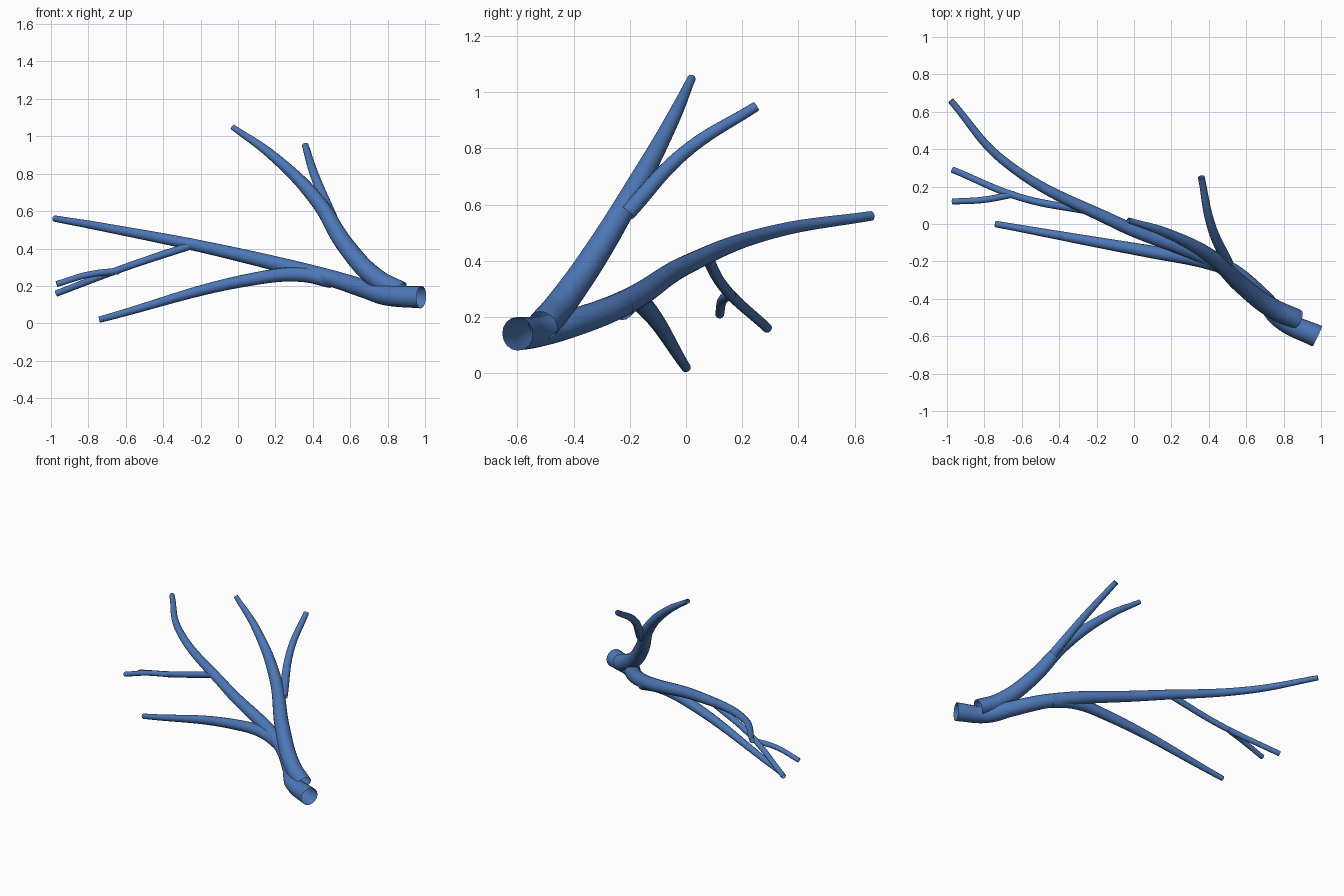
import bpy
from itertools import accumulate
from mathutils import Vector

cube = bpy.data.objects.get("Cube")
if cube:
    bpy.data.objects.remove(cube, do_unlink=True)

BLUE = (0.074, 0.185, 0.47, 1)
material = bpy.data.materials.new("branch blue")
material.use_nodes = True
material.diffuse_color = BLUE
shader = next(node for node in material.node_tree.nodes if node.type == 'BSDF_PRINCIPLED')
shader.inputs["Base Color"].default_value = BLUE


def branch(name, path, thick, thin, ease=1):
    """Open round tube along a path, tapering from thick to thin by length."""
    points = [Vector(location) for location in path]
    steps = [(end - start).length for start, end in zip(points, points[1:])]
    travelled = list(accumulate(steps, initial=0))

    curve = bpy.data.curves.new(name, 'CURVE')
    curve.dimensions = '3D'
    curve.bevel_depth = 1
    curve.bevel_resolution = 6
    curve.use_fill_caps = False
    curve.materials.append(material)
    spline = curve.splines.new('BEZIER')
    spline.bezier_points.add(len(points) - 1)
    for knot, location, distance in zip(spline.bezier_points, points, travelled):
        knot.co = location
        knot.handle_left_type = knot.handle_right_type = 'AUTO'
        knot.radius = thick + (thin - thick) * (distance / travelled[-1]) ** ease

    # Turn the curve into a smooth-shaded mesh
    tube = bpy.data.objects.new(name, curve)
    bpy.context.collection.objects.link(tube)
    bpy.ops.object.select_all(action='DESELECT')
    tube.select_set(True)
    bpy.context.view_layer.objects.active = tube
    bpy.ops.object.convert(target='MESH')
    bpy.ops.object.shade_smooth()


# Thick stem running the whole length
main_path = [(.98, -.6, .14), (.79, -.51, .15), (.69, -.4, .18), (.5, -.24, .24),
             (-.1, .01, .39), (-.7, .34, .51), (-.98, .66, .56)]
branch("main_stem", main_path, thick=.06, thin=.017, ease=.8)

# Branch rising from the base, and its fork towards the back
rising_path = [(.87, -.51, .17), (.74, -.45, .24), (.58, -.33, .41),
               (.42, -.18, .66), (.18, -.05, .9), (-.03, .02, 1.05)]
branch("upper_branch", rising_path, thick=.055, thin=.015, ease=1.5)
fork_path = [(.5, -.21, .57), (.41, 0, .79), (.36, .25, .95)]
branch("upper_fork", fork_path, thick=.03, thin=.018)

# Branch dropping from the stem to the ground
lower_path = [(.5, -.23, .23), (.34, -.19, .26), (.1, -.15, .24), (-.74, 0, .02)]
branch("lower_branch", lower_path, thick=.042, thin=.017)

# Thin twig and its offshoot near the far end
twig_path = [(-.24, .07, .42), (-.6, .14, .3), (-.97, .29, .16)]
branch("far_twig", twig_path, thick=.021, thin=.017)
offshoot_path = [(-.64, .16, .28), (-.8, .13, .26), (-.97, .12, .21)]
branch("far_twig_offshoot", offshoot_path, thick=.018, thin=.016)
